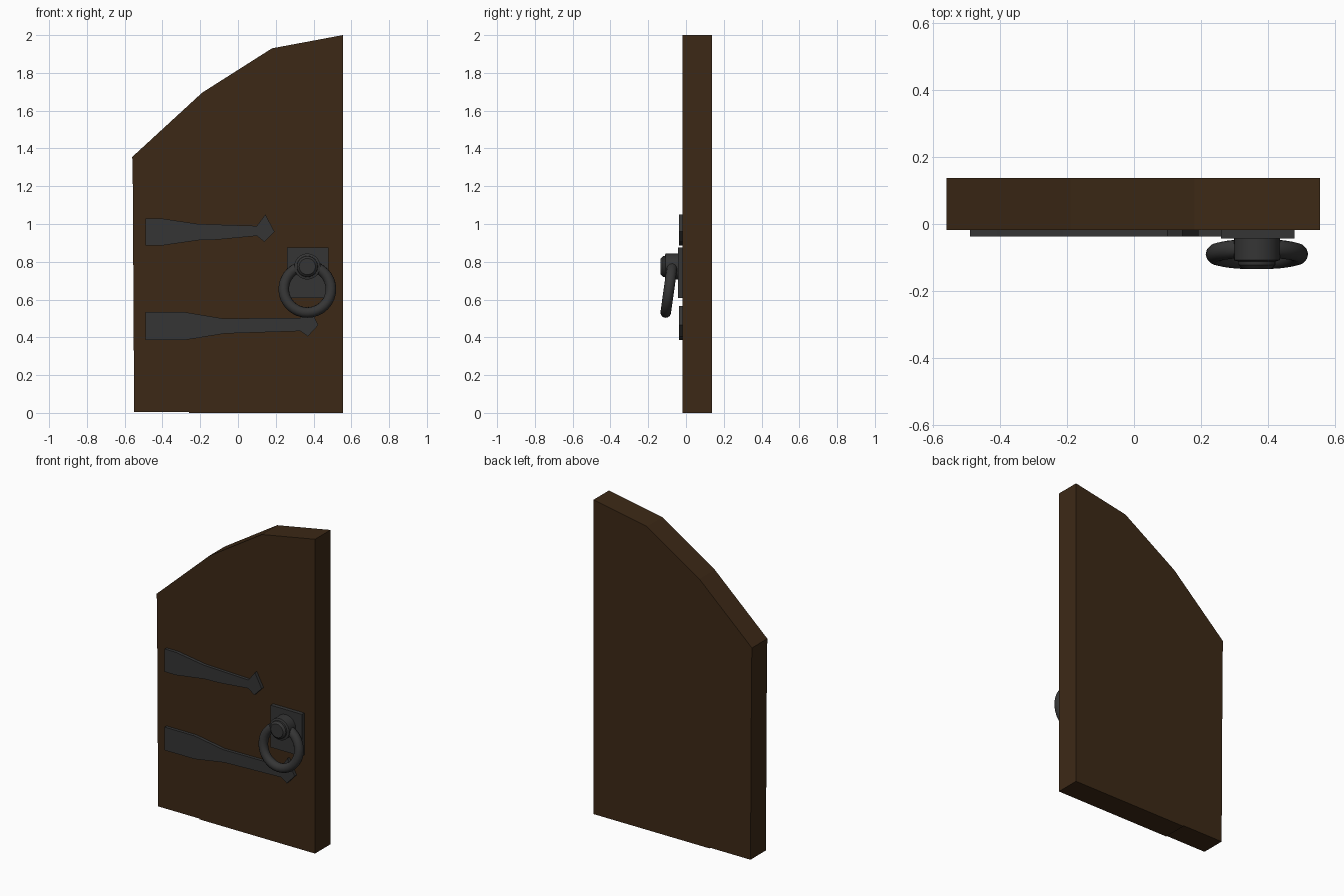
import bpy, bmesh, math

if "Cube" in bpy.data.objects:
    bpy.data.objects.remove(bpy.data.objects["Cube"])


def material(name, rgb):
    m = bpy.data.materials.new(name)
    m.diffuse_color = (*rgb, 1)
    m.use_nodes = True
    m.node_tree.nodes["Principled BSDF"].inputs["Base Color"].default_value = m.diffuse_color
    return m


wood = material("dark_wood", (0.046, 0.022, 0.008))
iron = material("iron", (0.036, 0.036, 0.036))


def add_object(name, bm, mat):
    bmesh.ops.recalc_face_normals(bm, faces=bm.faces)
    me = bpy.data.meshes.new(name)
    bm.to_mesh(me)
    bm.free()
    me.materials.append(mat)
    ob = bpy.data.objects.new(name, me)
    bpy.context.collection.objects.link(ob)
    return ob


def slab(name, outline, y0, y1, mat):
    """Extrude an x,z outline from y0 to y1."""
    bm = bmesh.new()
    face = bm.faces.new([bm.verts.new((x, y0, z)) for x, z in outline])
    ext = bmesh.ops.extrude_face_region(bm, geom=[face])
    for v in ext["geom"]:
        if isinstance(v, bmesh.types.BMVert):
            v.co.y = y1
    return add_object(name, bm, mat)


def lathe_y(name, profile, x, z, sides, mat):
    """Revolve (radius, y) points around an axis parallel to y."""
    bm = bmesh.new()
    rings = []
    for r, y in profile:
        rings.append([bm.verts.new((x + r * math.cos(2 * math.pi * i / sides), y,
                                    z + r * math.sin(2 * math.pi * i / sides)))
                      for i in range(sides)])
    for a, b in zip(rings, rings[1:]):
        for i in range(sides):
            j = (i + 1) % sides
            bm.faces.new((a[i], a[j], b[j], b[i]))
    bm.faces.new(rings[0])
    bm.faces.new(rings[-1])
    return add_object(name, bm, mat)


def torus(name, centre, major, minor, tilt, nu, nv, mat):
    """Ring facing -y, with its lower side swung forward by tilt."""
    bm = bmesh.new()
    grid = []
    for i in range(nu):
        u = 2 * math.pi * i / nu
        row = []
        for k in range(nv):
            v = 2 * math.pi * k / nv
            r = major + minor * math.cos(v)
            a, b = r * math.sin(u), minor * math.sin(v)
            row.append(bm.verts.new((
                centre[0] + r * math.cos(u),
                centre[1] + a * math.sin(tilt) - b * math.cos(tilt),
                centre[2] + a * math.cos(tilt) + b * math.sin(tilt))))
        grid.append(row)
    for i in range(nu):
        for k in range(nv):
            p, q = grid[i], grid[(i + 1) % nu]
            bm.faces.new((p[k], q[k], q[(k + 1) % nv], p[(k + 1) % nv]))
    return add_object(name, bm, mat)


# Door leaf with half-arched top
slab("door_leaf", [(-0.55, 0.005), (-0.26, 0.005), (-0.26, 0), (0.555, 0), (0.555, 2.0),
                   (0.18, 1.93), (-0.19, 1.695), (-0.56, 1.355), (-0.557, 1.2)],
     -0.018, 0.137, wood)

# Arrow-tipped hinge straps
slab("upper_hinge_strap", [(-0.49, 1.03), (-0.41, 1.03), (-0.21, 1.0), (0.1, 0.99),
                           (0.145, 1.05), (0.193, 0.96), (0.14, 0.905), (0.1, 0.937),
                           (-0.11, 0.917), (-0.21, 0.914), (-0.41, 0.885), (-0.49, 0.885)],
     -0.038, -0.016, iron)
slab("lower_hinge_strap", [(-0.49, 0.533), (-0.28, 0.533), (-0.08, 0.5), (0.33, 0.503),
                           (0.375, 0.565), (0.425, 0.465), (0.37, 0.405), (0.33, 0.433),
                           (-0.07, 0.42), (-0.28, 0.386), (-0.49, 0.386)],
     -0.038, -0.016, iron)

# Handle plate, boss and pull ring
slab("handle_plate", [(0.26, 0.607), (0.48, 0.607), (0.48, 0.875), (0.26, 0.875)],
     -0.043, -0.016, iron)
boss = lathe_y("handle_boss", [(0.069, -0.04), (0.069, -0.108), (0.056, -0.112),
                               (0.055, -0.122), (0.043, -0.134)], 0.367, 0.775, 24, iron)
ring = torus("pull_ring", (0.367, -0.09, 0.655), 0.125, 0.028, math.radians(8), 32, 12, iron)

for ob in (boss, ring):
    bpy.ops.object.select_all(action="DESELECT")
    ob.select_set(True)
    bpy.context.view_layer.objects.active = ob
    bpy.ops.object.shade_smooth_by_angle(angle=math.radians(35))
